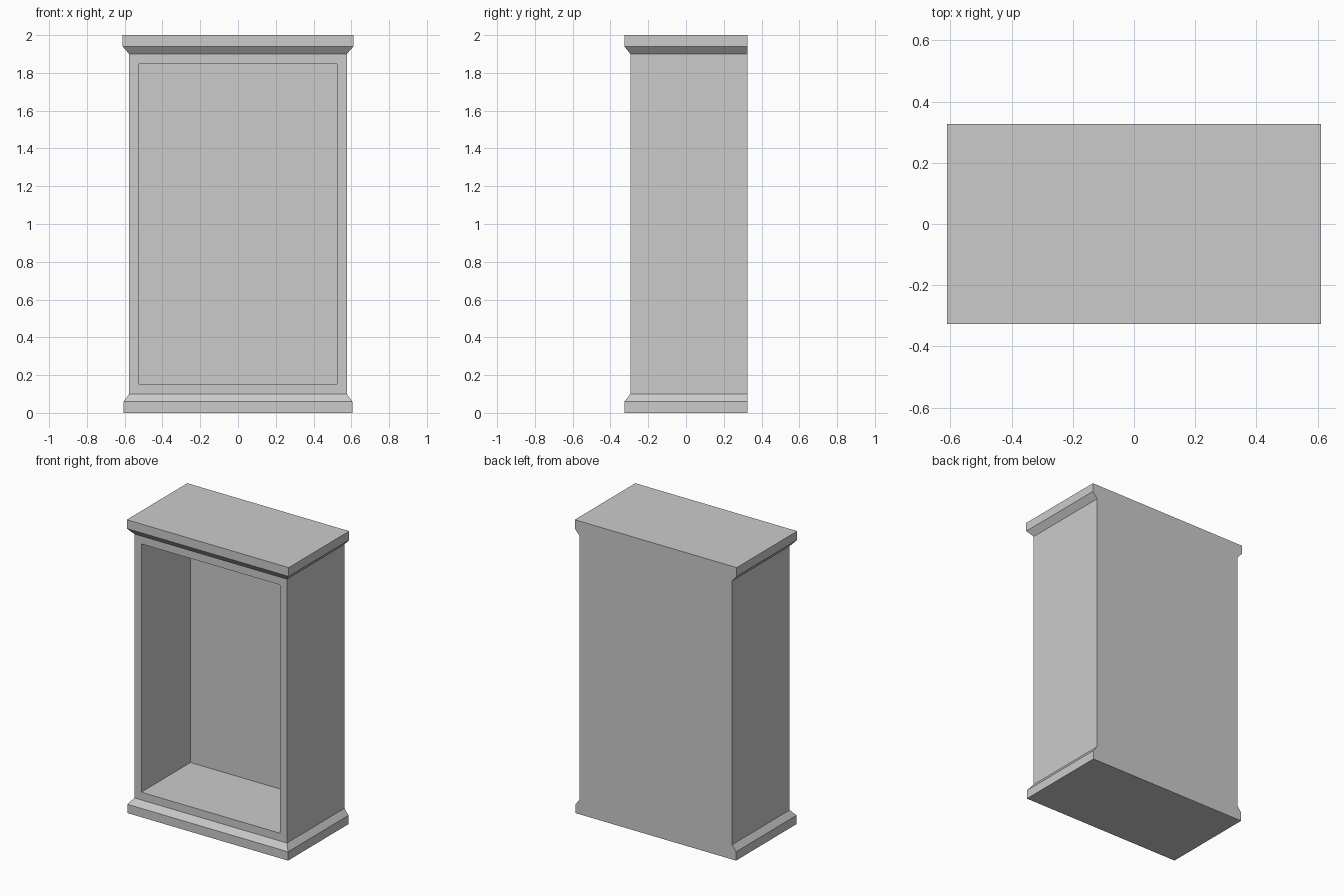
import bpy
import bmesh

default = bpy.data.objects.get("Cube")
if default:
    bpy.data.objects.remove(default, do_unlink=True)

# Single plain grey finish
grey = bpy.data.materials.new("plain grey")
grey.use_nodes = True
colour = (0.6, 0.6, 0.6, 1)
grey.diffuse_color = colour
grey.node_tree.nodes["Principled BSDF"].inputs["Base Color"].default_value = colour

BACK = 0.326                 # all parts sit flush at the back
BODY_X, BODY_FRONT = 0.576, -0.295
BODY_LOW, BODY_HIGH = 0.10, 1.90


def finish(name, bm):
    bmesh.ops.recalc_face_normals(bm, faces=bm.faces)
    mesh = bpy.data.meshes.new(name)
    bm.to_mesh(mesh)
    bm.free()
    mesh.materials.append(grey)
    obj = bpy.data.objects.new(name, mesh)
    bpy.context.collection.objects.link(obj)
    return obj


def moulding(name, profile):
    """Stack rectangles given as (half width, front y, z) into a closed solid."""
    bm = bmesh.new()
    rings = []
    for hw, front, z in profile:
        corners = [(-hw, front), (hw, front), (hw, BACK), (-hw, BACK)]
        rings.append([bm.verts.new((x, y, z)) for x, y in corners])
    for low, high in zip(rings, rings[1:]):
        for i in range(4):
            j = (i + 1) % 4
            bm.faces.new((low[i], low[j], high[j], high[i]))
    bm.faces.new(rings[0])
    bm.faces.new(rings[-1])
    return finish(name, bm)


# Base plinth and top cornice, each chamfered in to meet the body
moulding("base_plinth", [(0.606, -0.326, 0), (0.606, -0.326, 0.06),
                         (BODY_X, BODY_FRONT, BODY_LOW)])
moulding("top_cornice", [(BODY_X, BODY_FRONT, BODY_HIGH),
                         (0.611, -0.326, 1.94), (0.611, -0.326, 2)])

# Cabinet body: a box whose front is inset to a frame and pushed inwards
bm = bmesh.new()
bmesh.ops.create_cube(bm, size=1)
for v in bm.verts:
    v.co.x *= 2 * BODY_X
    v.co.y = BACK if v.co.y > 0 else BODY_FRONT
    v.co.z = BODY_HIGH if v.co.z > 0 else BODY_LOW
front = min(bm.faces, key=lambda f: f.calc_center_median().y)
bmesh.ops.inset_region(bm, faces=[front], thickness=0.053, use_even_offset=True)
cavity = bmesh.ops.extrude_discrete_faces(bm, faces=[front])["faces"][0]
bmesh.ops.translate(bm, verts=cavity.verts, vec=(0, 0.53, 0))
finish("cabinet_body", bm)
